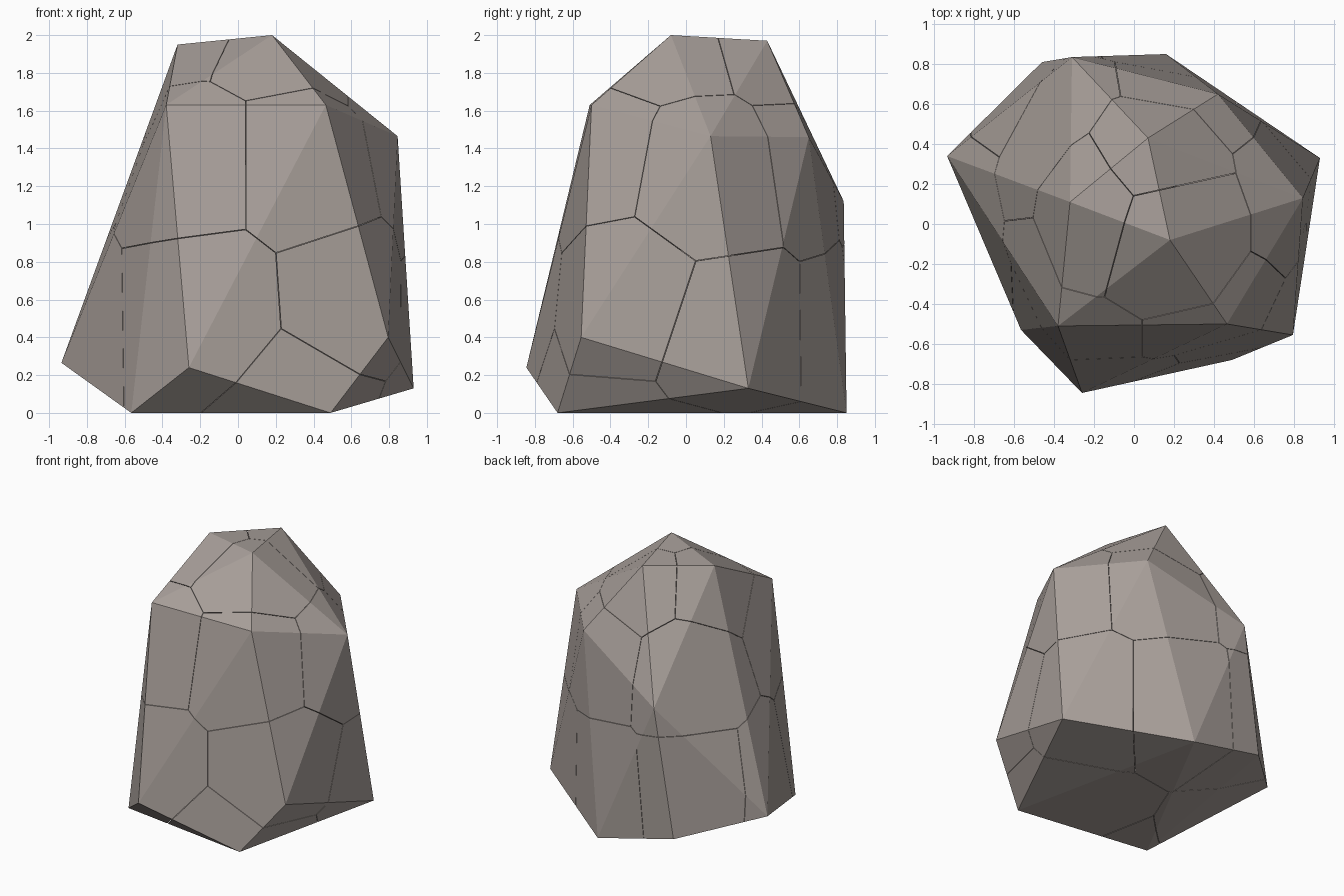
import bpy, bmesh
from mathutils import Vector

if "Cube" in bpy.data.objects:
    bpy.data.objects.remove(bpy.data.objects["Cube"])

GAP = 0.0015  # half-width of the hairline cracks

# Corner points of the boulder, crown to foot
CORNERS = [
    (0.18, -0.08, 2.0), (-0.32, 0.11, 1.95), (0.07, 0.43, 1.97),
    (-0.38, -0.51, 1.63), (0.465, -0.50, 1.63), (0.845, 0.13, 1.465),
    (0.42, 0.65, 1.46), (-0.31, 0.835, 1.12),
    (0.795, -0.555, 0.40), (-0.935, 0.34, 0.265), (-0.26, -0.845, 0.24),
    (0.93, 0.33, 0.13), (-0.46, 0.81, 0.14),
    (0.49, -0.68, 0), (-0.565, -0.53, 0), (0.16, 0.85, 0),
]

# Centre of each fractured chunk
CHUNKS = {
    "crown": [(0.1, 0.4, 1.85), (0.2, -0.05, 1.85), (-0.25, 0.1, 1.8)],
    "upper": [(-0.3, -0.38, 1.3), (0.38, -0.38, 1.3), (0.6, 0.12, 1.25),
              (0.3, 0.6, 1.3), (-0.4, 0.48, 1.3)],
    "lower": [(-0.2, -0.4, 0.55), (0.6, -0.35, 0.6), (0.6, 0.25, 0.4),
              (0.15, 0.65, 0.4), (-0.5, 0.6, 0.45), (-0.7, 0.1, 0.4),
              (0.3, -0.3, 0.1)],
}

stone = bpy.data.materials.new("stone")
stone.diffuse_color = (0.39, 0.345, 0.32, 1)
stone.use_nodes = True
stone.node_tree.nodes["Principled BSDF"].inputs["Base Color"].default_value = stone.diffuse_color


def boulder_bmesh():
    bm = bmesh.new()
    for c in CORNERS:
        bm.verts.new(c)
    bmesh.ops.convex_hull(bm, input=bm.verts[:])
    return bm


def make_chunk(name, seed, others):
    """Trim the boulder to the region nearest to this seed."""
    bm = boulder_bmesh()
    for other in others:
        normal = (other - seed).normalized()
        cut = bmesh.ops.bisect_plane(
            bm, geom=bm.verts[:] + bm.edges[:] + bm.faces[:], dist=1e-5,
            plane_co=(seed + other) / 2 - normal * GAP, plane_no=normal,
            clear_outer=True)["geom_cut"]
        rim = [e for e in cut if isinstance(e, bmesh.types.BMEdge) and e.is_valid]
        if rim:
            bmesh.ops.edgeloop_fill(bm, edges=rim)
    bmesh.ops.recalc_face_normals(bm, faces=bm.faces[:])
    mesh = bpy.data.meshes.new(name)
    bm.to_mesh(mesh)
    bm.free()
    mesh.materials.append(stone)
    bpy.context.collection.objects.link(bpy.data.objects.new(name, mesh))


# Tightly fitting chunks that together make the cracked boulder
seeds = [(f"rock_{part}_chunk_{i + 1}", Vector(p))
         for part, points in CHUNKS.items() for i, p in enumerate(points)]
for name, seed in seeds:
    make_chunk(name, seed, [s for n, s in seeds if n != name])
